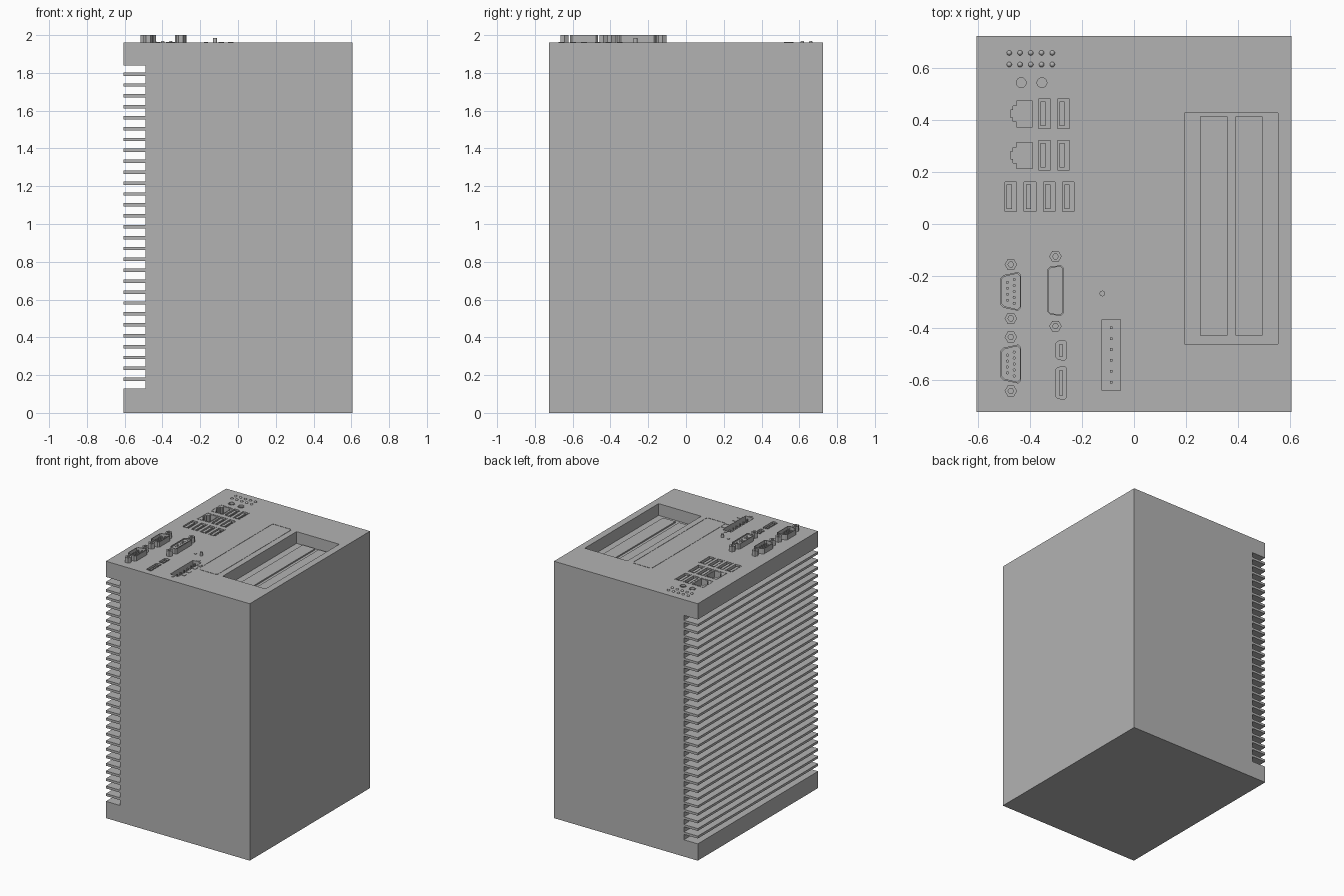
import bpy, bmesh, math

cube = bpy.data.objects.get("Cube")
if cube:
    bpy.data.objects.remove(cube, do_unlink=True)

grey = bpy.data.materials.new("plain_grey")
grey.use_nodes = True
grey.diffuse_color = (0.45, 0.45, 0.45, 1)
grey.node_tree.nodes["Principled BSDF"].inputs["Base Color"].default_value = grey.diffuse_color

TOP = 1.96
HX, HY = 0.607, 0.725


def rect(x, y, w, d):
    """Rectangle outline from its centre and size."""
    return [(x + sx * w / 2, y + sy * d / 2) for sx, sy in ((-1, -1), (1, -1), (1, 1), (-1, 1))]


def circle(x, y, r, n):
    return [(x + r * math.cos(math.tau * i / n), y + r * math.sin(math.tau * i / n)) for i in range(n)]


def rounded(x, y, w, d, r):
    pts = []
    for k, (sx, sy) in enumerate(((1, 1), (-1, 1), (-1, -1), (1, -1))):
        for i in range(5):
            a = math.pi / 2 * (k + i / 4)
            pts.append((x + sx * (w / 2 - r) + r * math.cos(a), y + sy * (d / 2 - r) + r * math.sin(a)))
    return pts


def shell(x, y, w, d, taper, cut):
    """Connector outline, narrower on its -x side, with cut corners."""
    return [(x + w / 2, y - d / 2 + cut), (x + w / 2, y + d / 2 - cut), (x + w / 2 - cut, y + d / 2),
            (x - w / 2 + cut, y + d / 2 - taper), (x - w / 2, y + d / 2 - taper - cut),
            (x - w / 2, y - d / 2 + taper + cut), (x - w / 2 + cut, y - d / 2 + taper),
            (x + w / 2 - cut, y - d / 2)]


def prism(bm, pts, z0, z1):
    low = [bm.verts.new((x, y, z0)) for x, y in pts]
    high = [bm.verts.new((x, y, z1)) for x, y in pts]
    bm.faces.new(low[::-1])
    bm.faces.new(high)
    for i in range(len(pts)):
        j = (i + 1) % len(pts)
        bm.faces.new((low[i], low[j], high[j], high[i]))


def tube(bm, outer, inner, z0, z1):
    """Open ring between two outlines with equal point counts."""
    rings = [[bm.verts.new((x, y, z)) for x, y in pts]
             for pts, z in ((outer, z0), (outer, z1), (inner, z1), (inner, z0))]
    n = len(outer)
    for a, b in zip(rings, rings[1:] + rings[:1]):
        for i in range(n):
            j = (i + 1) % n
            bm.faces.new((a[i], a[j], b[j], b[i]))


def finish(bm, name):
    bmesh.ops.recalc_face_normals(bm, faces=bm.faces)
    mesh = bpy.data.meshes.new(name)
    bm.to_mesh(mesh)
    bm.free()
    mesh.materials.append(grey)
    obj = bpy.data.objects.new(name, mesh)
    bpy.context.collection.objects.link(obj)
    return obj


def prisms(name, outlines, z0, z1):
    bm = bmesh.new()
    for pts in outlines:
        prism(bm, pts, z0, z1)
    return finish(bm, name)


# Case with cooling fins on its -x side: comb profile extruded along y
FINS, PITCH, THICK = 29, 0.0577, 0.018
profile = [(HX, 0), (HX, TOP), (-HX, TOP), (-HX, 1.84), (-0.49, 1.84)]
for i in reversed(range(FINS)):
    z = 0.178 + i * PITCH
    profile += [(-0.49, z + THICK / 2), (-HX, z + THICK / 2), (-HX, z - THICK / 2), (-0.49, z - THICK / 2)]
profile += [(-0.49, 0.128), (-HX, 0.128), (-HX, 0)]
bm = bmesh.new()
prism(bm, profile, -HY, HY)
for v in bm.verts:
    x, z, y = v.co
    v.co = (x, y, z)
case = finish(bm, "finned_case")

# Socket positions
usb = [(x, y) for x in (-0.345, -0.272) for y in (0.425, 0.265)]
usb += [(-0.475 + 0.074 * i, 0.105) for i in range(4)]
network = [(-0.435, 0.425), (-0.435, 0.265)]
video = [(-0.281, -0.487, 0.085), (-0.281, -0.613, 0.135)]
serial = [-0.26, -0.54]
monitor = (-0.303, -0.257)
terminal = (-0.088, -0.505)


def network_hole(x, y):
    """Stepped plug opening."""
    half = [(0.043, 0.05), (-0.018, 0.05), (-0.018, 0.03), (-0.032, 0.03), (-0.032, 0.015), (-0.042, 0.015)]
    return [(x + a, y + b) for a, b in half] + [(x + a, y - b) for a, b in half[::-1]]


# Cut the card bay and all sockets into the top
cutter_bm = bmesh.new()
prism(cutter_bm, rect(0.375, -0.017, 0.36, 0.89), TOP - 0.09, TOP + 0.1)
holes = [rect(x, y, 0.045, 0.115) for x, y in usb]
holes += [network_hole(x, y) for x, y in network]
holes += [shell(x, y, 0.038, d - 0.008, 0.004, 0.006) for x, y, d in video]
holes += [rect(*terminal, 0.07, 0.275)]
holes += [circle(x, 0.545, 0.019, 16) for x in (-0.435, -0.355)]
for pts in holes:
    prism(cutter_bm, pts, TOP - 0.05, TOP + 0.1)
cutter = finish(cutter_bm, "socket_cutter")
cutter.hide_render = True
mod = case.modifiers.new("sockets", "BOOLEAN")
mod.operation, mod.solver, mod.object = "DIFFERENCE", "EXACT", cutter
bpy.context.view_layer.objects.active = case
bpy.ops.object.modifier_apply(modifier=mod.name)
bpy.data.objects.remove(cutter, do_unlink=True)

# Card bay floor covers
prisms("slot_covers", [rect(x, -0.008, 0.105, 0.845) for x in (0.308, 0.443)], TOP - 0.095, TOP - 0.08)

# Rounded access panel
bm = bmesh.new()
tube(bm, rounded(0.068, -0.015, 0.165, 0.905, 0.018), rounded(0.068, -0.015, 0.157, 0.897, 0.015), TOP - 0.005, TOP + 0.002)
finish(bm, "access_panel_edge")

# Tongues and thin frames of the sockets
prisms("usb_tongues", [rect(x - 0.006, y, 0.02, 0.095) for x, y in usb], TOP - 0.055, TOP - 0.004)
prisms("video_tongues", [rect(x, y, 0.012, d - 0.035) for x, y, d in video], TOP - 0.055, TOP - 0.004)
bm = bmesh.new()
for x, y in usb:
    tube(bm, rect(x, y, 0.056, 0.126), rect(x, y, 0.045, 0.115), TOP - 0.03, TOP + 0.002)
for x, y in network:
    tube(bm, rect(x, y, 0.104, 0.124), rect(x, y, 0.094, 0.114), TOP - 0.005, TOP + 0.002)
for x, y, d in video:
    tube(bm, shell(x, y, 0.046, d, 0.004, 0.008), shell(x, y, 0.038, d - 0.008, 0.004, 0.006), TOP - 0.03, TOP + 0.002)
finish(bm, "socket_frames")

# Serial and monitor connectors: raised shells with insulating cores
shells, cores = bmesh.new(), bmesh.new()
for y in serial:
    tube(shells, shell(-0.475, y, 0.08, 0.15, 0.012, 0.012), shell(-0.475, y, 0.07, 0.138, 0.012, 0.01), TOP - 0.01, 2.0)
    prism(cores, shell(-0.475, y, 0.071, 0.139, 0.012, 0.01), TOP - 0.01, TOP + 0.008)
tube(shells, shell(*monitor, 0.062, 0.196, 0.006, 0.01), shell(*monitor, 0.053, 0.186, 0.006, 0.008), TOP - 0.01, 2.0)
prism(cores, shell(*monitor, 0.054, 0.187, 0.006, 0.008), TOP - 0.01, TOP + 0.03)
finish(shells, "connector_shells")
finish(cores, "connector_cores")

# Pins
pins = []
for y in serial:
    pins += [circle(-0.462, y + 0.023 * (i - 2), 0.006, 8) for i in range(5)]
    pins += [circle(-0.488, y + 0.023 * (i - 1.5), 0.006, 8) for i in range(4)]
prisms("serial_pins", pins, TOP, TOP + 0.03)
prisms("monitor_contacts", [rect(monitor[0] + 0.013 * c, monitor[1] + 0.02 * (i - 3.5), 0.006, 0.008)
                            for c in (-1, 0, 1) for i in range(8)], TOP + 0.02, TOP + 0.033)
prisms("terminal_pins", [rect(terminal[0], terminal[1] + 0.042 * (i - 2.5), 0.01, 0.01) for i in range(6)],
       TOP - 0.055, TOP - 0.005)

# Hexagonal stand-offs beside the connectors
spots = [(-0.475, y + s) for y in serial for s in (-0.104, 0.104)]
spots += [(monitor[0], monitor[1] + s) for s in (-0.137, 0.132)]
bm = bmesh.new()
for x, y in spots:
    tube(bm, circle(x, y, 0.024, 6), circle(x, y, 0.011, 6), TOP - 0.01, 2.0)
finish(bm, "hex_standoffs")

# Terminal block tabs and end screws
prisms("terminal_tabs", [rect(-0.038, y, 0.03, 0.03) for y in (-0.41, -0.467, -0.54, -0.597)], TOP - 0.02, TOP + 0.003)
prisms("terminal_screws", [circle(terminal[0], terminal[1] + s * 0.155, 0.014, 16) for s in (-1, 1)],
       TOP - 0.01, TOP + 0.003)

# Audio jacks, indicator lamps and buttons
bm = bmesh.new()
for x in (-0.435, -0.355):
    tube(bm, circle(x, 0.545, 0.025, 16), circle(x, 0.545, 0.019, 16), TOP - 0.02, TOP + 0.003)
finish(bm, "audio_jacks")
bm = bmesh.new()
for i in range(5):
    for y in (0.615, 0.66):
        ball = bmesh.ops.create_uvsphere(bm, u_segments=12, v_segments=8, radius=0.01)["verts"]
        bmesh.ops.translate(bm, verts=ball, vec=(-0.481 + 0.0415 * i, y, TOP))
lamps = finish(bm, "indicator_lamps")
lamps.data.shade_smooth()
prisms("reset_button", [circle(-0.17, -0.268, 0.011, 16)], TOP - 0.01, TOP + 0.004)
prisms("power_button", [circle(-0.122, -0.268, 0.011, 16)], TOP - 0.01, 1.985)
